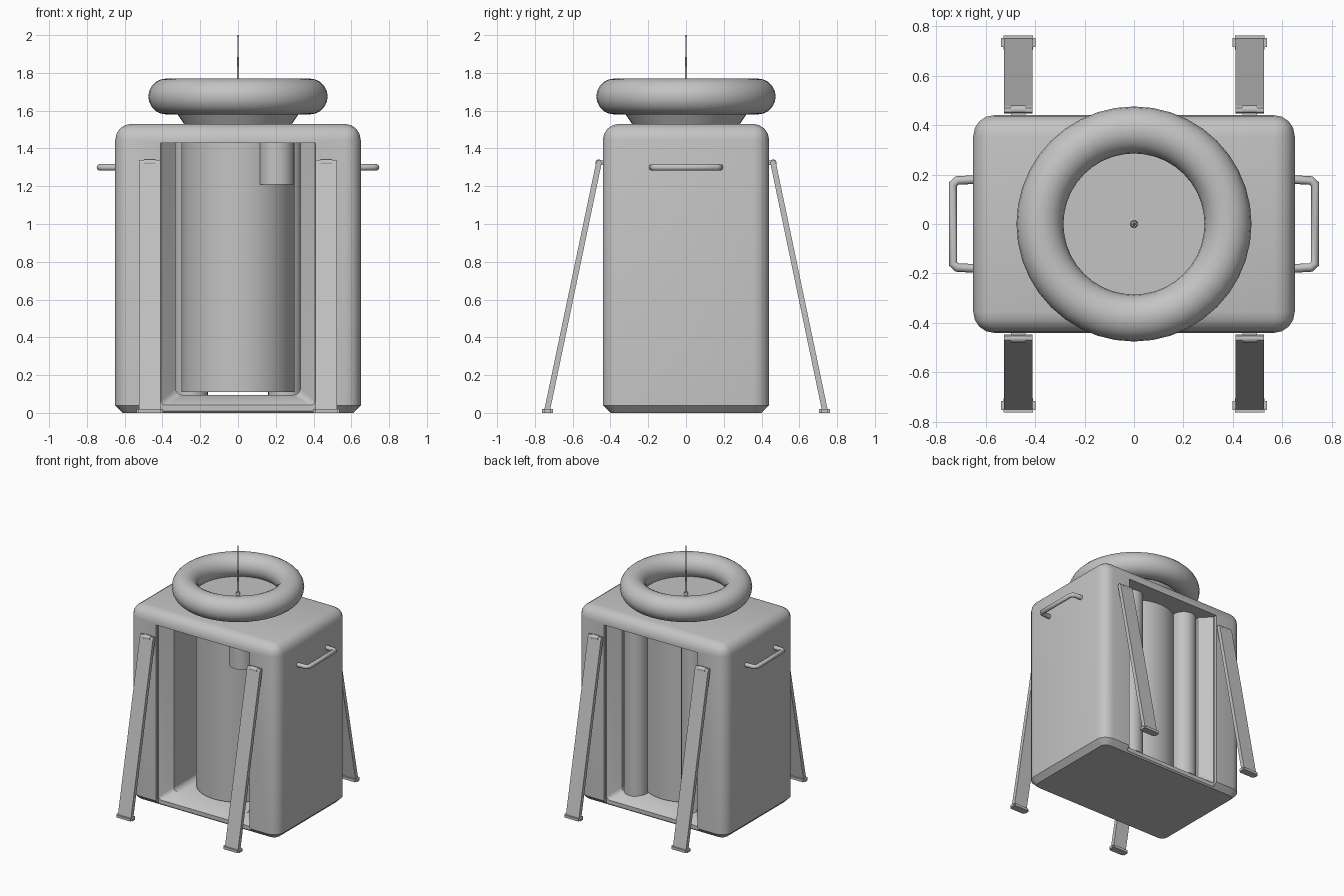
import bpy, bmesh, math
from mathutils import Matrix, Vector

old = bpy.data.objects.get("Cube")
if old:
    bpy.data.objects.remove(old, do_unlink=True)

grey = bpy.data.materials.new("light_grey")
grey.use_nodes = True
grey.diffuse_color = (0.55, 0.55, 0.55, 1)
grey.node_tree.nodes["Principled BSDF"].inputs["Base Color"].default_value = grey.diffuse_color


def finish(name, bm, smooth=True):
    bmesh.ops.recalc_face_normals(bm, faces=bm.faces)
    mesh = bpy.data.meshes.new(name)
    bm.to_mesh(mesh)
    bm.free()
    obj = bpy.data.objects.new(name, mesh)
    bpy.context.collection.objects.link(obj)
    mesh.materials.append(grey)
    if smooth:
        shade(obj)
    return obj


def activate(obj):
    bpy.ops.object.select_all(action='DESELECT')
    obj.select_set(True)
    bpy.context.view_layer.objects.active = obj


def shade(obj):
    activate(obj)
    bpy.ops.object.shade_smooth_by_angle(angle=math.radians(35))


def box_bm(x0, x1, y0, y1, z0, z1):
    bm = bmesh.new()
    centre = Vector(((x0 + x1) / 2, (y0 + y1) / 2, (z0 + z1) / 2))
    size = Matrix.Diagonal((x1 - x0, y1 - y0, z1 - z0, 1))
    bmesh.ops.create_cube(bm, size=1, matrix=Matrix.Translation(centre) @ size)
    return bm


def cylinder(name, centre, r0, r1, length, axis='Z', sides=32):
    bm = bmesh.new()
    turn = Matrix.Rotation(math.pi / 2, 4, 'Y') if axis == 'X' else Matrix()
    bmesh.ops.create_cone(bm, cap_ends=True, segments=sides, radius1=r0, radius2=r1,
                          depth=length, matrix=Matrix.Translation(centre) @ turn)
    return finish(name, bm)


def loft(name, rings):
    """Skin a list of closed rings and cap both ends."""
    bm = bmesh.new()
    loops = [[bm.verts.new(p) for p in ring] for ring in rings]
    n = len(loops[0])
    for a, b in zip(loops, loops[1:]):
        for i in range(n):
            j = (i + 1) % n
            bm.faces.new((a[i], a[j], b[j], b[i]))
    bm.faces.new(loops[0])
    bm.faces.new(loops[-1])
    return finish(name, bm, False)


def cut(target, cutter):
    cutter.hide_render = True
    mod = target.modifiers.new("cut", 'BOOLEAN')
    mod.operation = 'DIFFERENCE'
    mod.solver = 'EXACT'
    mod.object = cutter
    activate(target)
    bpy.ops.object.modifier_apply(modifier=mod.name)
    bpy.data.objects.remove(cutter, do_unlink=True)


# Cabinet: rounded sides and top, chamfered foot
bm = box_bm(-0.65, 0.65, -0.44, 0.44, 0, 1.53)
rounded = [e for e in bm.edges if max(v.co.z for v in e.verts) > 1]
bmesh.ops.bevel(bm, geom=rounded, offset=0.085, segments=4, profile=0.5, affect='EDGES')
foot = [e for e in bm.edges if all(v.co.z < 0.001 for v in e.verts)]
bmesh.ops.bevel(bm, geom=foot, offset=0.04, segments=1, affect='EDGES')
cabinet = finish("cabinet", bm, False)

# Shallow channels down the front and back
for s in (-1, 1):
    y = sorted((s * 0.41, s * 0.6))
    cut(cabinet, finish("channel_cutter", box_bm(-0.41, 0.41, *y, -0.1, 1.43), False))


# Through opening with splayed jambs and rounded lower corners
def opening(y, w, z, r):
    left = [(-w, y, 1.43)]
    for k in range(5):
        a = math.pi / 2 * k / 4
        left.append((-w + r - r * math.cos(a), y, z + r - r * math.sin(a)))
    return left + [(-p[0], y, p[2]) for p in reversed(left)]


cut(cabinet, loft("opening_cutter", [
    opening(-0.42, 0.417, 0.034, 0.02), opening(-0.33, 0.33, 0.095, 0.035),
    opening(0.33, 0.33, 0.095, 0.035), opening(0.42, 0.417, 0.034, 0.02)]))
shade(cabinet)

# Inner tanks
cylinder("main_tank", (0, 0, 0.775), 0.3, 0.3, 1.33, sides=48)
cylinder("front_canister", (0.205, -0.245, 1.325), 0.093, 0.093, 0.23)
for side, s in (("left", 1), ("right", -1)):
    cylinder(side + "_rear_tube", (s * 0.25, 0.26, 0.765), 0.09, 0.09, 1.35)

# Neck, disc, ring and spike on top
cylinder("neck", (0, 0, 1.565), 0.28, 0.34, 0.09, sides=48)
bpy.ops.mesh.primitive_torus_add(location=(0, 0, 1.675), major_radius=0.38, minor_radius=0.095,
                                 major_segments=40, minor_segments=20)
ring = bpy.context.object
ring.name = "top_ring"
ring.data.materials.append(grey)
shade(ring)
cylinder("antenna_base", (0, 0, 1.62), 0.016, 0.012, 0.03, sides=12)
cylinder("antenna", (0, 0, 1.8), 0.009, 0.002, 0.39, sides=12)
bm = bmesh.new()
bmesh.ops.create_uvsphere(bm, u_segments=10, v_segments=6, radius=0.005,
                          matrix=Matrix.Translation((0, 0, 1.995)))
finish("antenna_tip", bm)

# Side handles
for side, s in (("left", 1), ("right", -1)):
    curve = bpy.data.curves.new(side + "_handle", 'CURVE')
    curve.dimensions = '3D'
    curve.bevel_depth = 0.018
    curve.bevel_resolution = 2
    curve.use_fill_caps = True
    half = [(0.63, 0.18), (0.715, 0.176), (0.732, 0.16)]
    path = half + [(x, -y) for x, y in reversed(half)]
    spline = curve.splines.new('POLY')
    spline.points.add(len(path) - 1)
    for p, (x, y) in zip(spline.points, path):
        p.co = (s * x, y, 1.3, 1)
    curve.materials.append(grey)
    handle = bpy.data.objects.new(side + "_handle", curve)
    bpy.context.collection.objects.link(handle)

# Splayed legs with hinges and foot pads
for side, sx in (("left", 1), ("right", -1)):
    for end, sy in (("front", -1), ("back", 1)):
        tag = end + "_" + side
        cx = sx * 0.468
        section = [(0.446, 1.325), (0.452, 1.34), (0.468, 1.34), (0.476, 1.325),
                   (0.751, 0.012), (0.72, 0.012)]
        loft(tag + "_leg", [[(cx + dx, sy * y, z) for y, z in section] for dx in (-0.057, 0.057)])
        bm = box_bm(cx - 0.07, cx + 0.07, *sorted((sy * 0.705, sy * 0.762)), 0, 0.02)
        bmesh.ops.bevel(bm, geom=[e for e in bm.edges if abs(e.verts[0].co.z - e.verts[1].co.z) > 0.01],
                        offset=0.01, segments=2, affect='EDGES')
        finish(tag + "_foot", bm)
        cylinder(tag + "_hinge_pin", (cx, sy * 0.462, 1.325), 0.017, 0.017, 0.06, 'X', 16)
        finish(tag + "_hinge_plate",
               box_bm(cx - 0.03, cx + 0.03, *sorted((sy * 0.435, sy * 0.465)), 1.312, 1.335), False)
